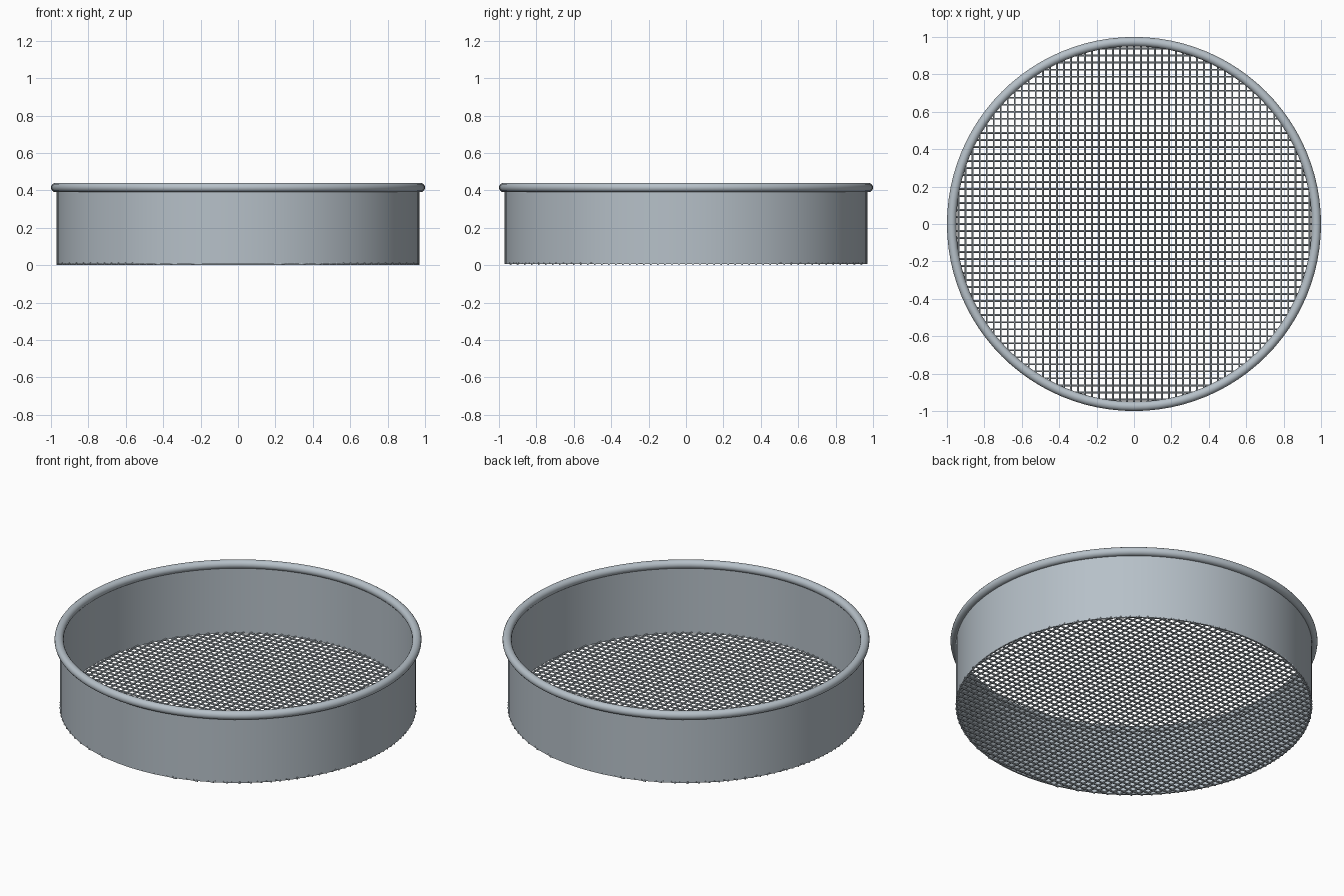
import bpy, bmesh, math
from mathutils import Matrix, Vector

default = bpy.data.objects.get("Cube")
if default:
    bpy.data.objects.remove(default, do_unlink=True)


def make_material(name, color):
    mat = bpy.data.materials.new(name)
    mat.use_nodes = True
    mat.diffuse_color = color
    mat.node_tree.nodes["Principled BSDF"].inputs["Base Color"].default_value = color
    return mat


steel = make_material("brushed steel", (0.47, 0.53, 0.58, 1))

WALL_R, WALL_T = 0.97, 0.01
RIM_R, RIM_TUBE, RIM_Z = 0.975, 0.025, 0.415
WIRE_R, PITCH = 0.005, 0.0375
SEGMENTS = 96


def finish(name, bm):
    mesh = bpy.data.meshes.new(name)
    bm.to_mesh(mesh)
    bm.free()
    obj = bpy.data.objects.new(name, mesh)
    bpy.context.collection.objects.link(obj)
    mesh.materials.append(steel)
    bpy.ops.object.select_all(action="DESELECT")
    obj.select_set(True)
    bpy.context.view_layer.objects.active = obj
    bpy.ops.object.shade_smooth_by_angle(angle=math.radians(40))
    return obj


def lathe(name, profile):
    """Spin a closed (radius, z) profile around the z axis."""
    bm = bmesh.new()
    verts = [bm.verts.new((r, 0, z)) for r, z in profile]
    edges = [bm.edges.new((a, b)) for a, b in zip(verts, verts[1:] + verts[:1])]
    bmesh.ops.spin(bm, geom=verts + edges, axis=(0, 0, 1), cent=(0, 0, 0),
                   angle=math.tau, steps=SEGMENTS, use_merge=True)
    bmesh.ops.remove_doubles(bm, verts=bm.verts, dist=0.0001)
    bmesh.ops.recalc_face_normals(bm, faces=bm.faces)
    return finish(name, bm)


def wire_layer(name, turn, z):
    """Parallel wires, each cut to its chord of the round frame."""
    bm = bmesh.new()
    count = int(WALL_R / PITCH)
    for i in range(-count, count + 1):
        offset = i * PITCH
        length = 2 * math.sqrt(WALL_R ** 2 - offset ** 2)
        place = (Matrix.Rotation(turn, 4, "Z")
                 @ Matrix.Translation(Vector((0, offset, z)))
                 @ Matrix.Rotation(math.pi / 2, 4, "Y"))
        bmesh.ops.create_cone(bm, cap_ends=True, segments=8, radius1=WIRE_R,
                              radius2=WIRE_R, depth=length, matrix=place)
    return finish(name, bm)


# Thin cylindrical wall
inner = WALL_R - WALL_T
lathe("sieve_wall", [(WALL_R, WIRE_R), (WALL_R, RIM_Z), (inner, RIM_Z), (inner, WIRE_R)])

# Rolled rim around the top edge
lathe("rolled_rim", [(RIM_R + RIM_TUBE * math.cos(a), RIM_Z + RIM_TUBE * math.sin(a))
                     for a in (math.tau * k / 16 for k in range(16))])

# Crossed wire mesh floor
wire_layer("mesh_wires_across", 0, WIRE_R)
wire_layer("mesh_wires_lengthwise", math.pi / 2, 2 * WIRE_R)
